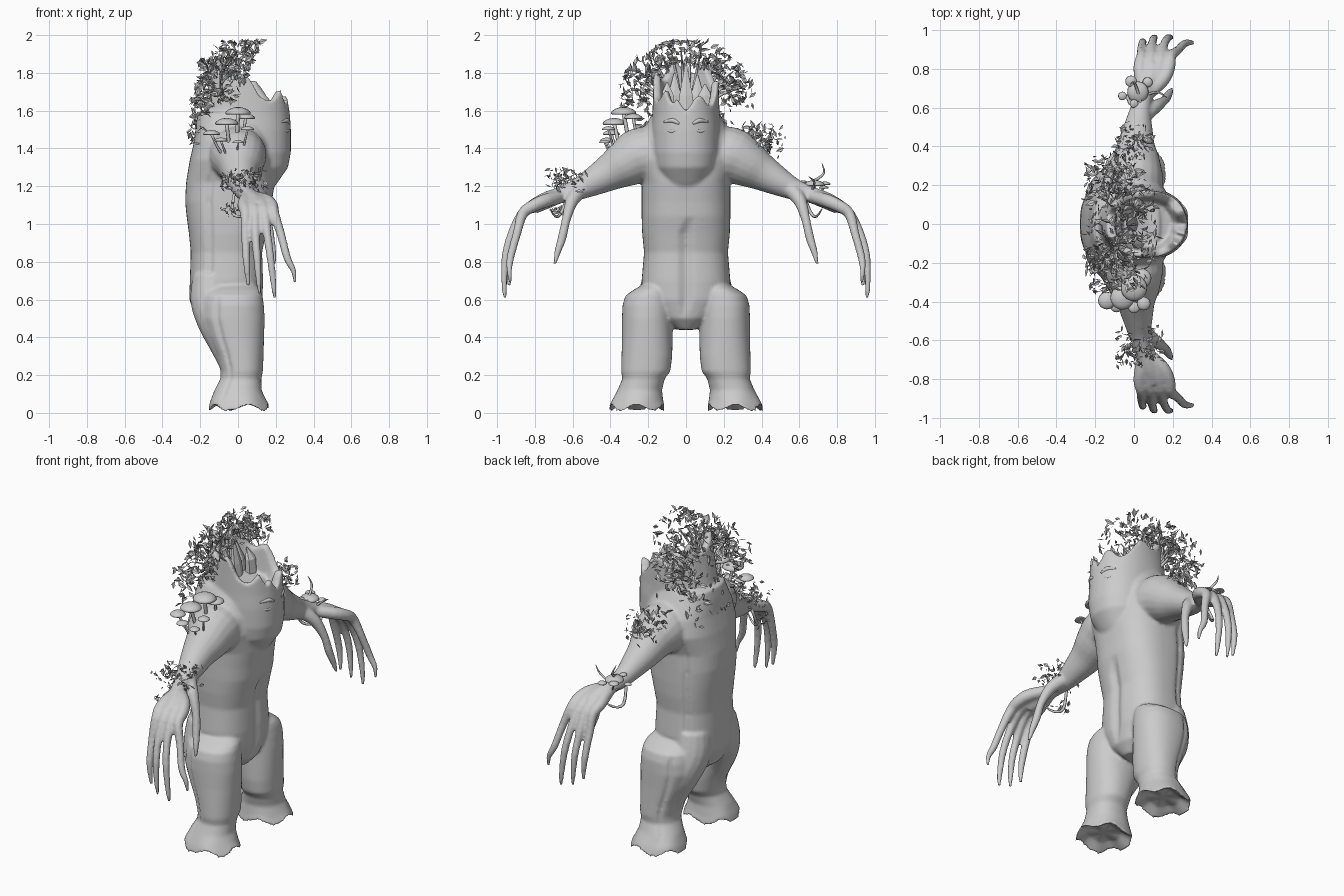
import bpy, bmesh, math, random
from mathutils import Vector, Matrix

random.seed(7)
if "Cube" in bpy.data.objects:
    bpy.data.objects.remove(bpy.data.objects["Cube"])

mat = bpy.data.materials.new("bark grey")
mat.use_nodes = True
GREY = (0.6, 0.6, 0.6, 1)
mat.diffuse_color = GREY
mat.node_tree.nodes["Principled BSDF"].inputs["Base Color"].default_value = GREY


def finish(bm, name, smooth=True, normals=True):
    if normals:
        bmesh.ops.recalc_face_normals(bm, faces=bm.faces[:])
    me = bpy.data.meshes.new(name)
    bm.to_mesh(me)
    bm.free()
    me.materials.append(mat)
    me.polygons.foreach_set("use_smooth", [smooth] * len(me.polygons))
    ob = bpy.data.objects.new(name, me)
    bpy.context.collection.objects.link(ob)
    return ob


def loft(bm, rings):
    """Bridge rings of points and close both ends."""
    vs = [[bm.verts.new(p) for p in r] for r in rings]
    n = len(vs[0])
    for a, b in zip(vs, vs[1:]):
        for i in range(n):
            j = (i + 1) % n
            bm.faces.new((a[i], a[j], b[j], b[i]))
    for end in (vs[0], vs[-1]):
        c = bm.verts.new(sum((v.co for v in end), Vector()) / n)
        for i in range(n):
            bm.faces.new((end[i], end[(i + 1) % n], c))


def ring(z, x, y, rx, ry, n=48, p=0.9):
    out = []
    for i in range(n):
        t = math.tau * i / n
        c, s = math.cos(t), math.sin(t)
        out.append(Vector((x + rx * math.copysign(abs(c) ** p, c),
                           y + ry * math.copysign(abs(s) ** p, s), z)))
    return out


def tube(bm, pts, n=10, side=1, steps=3):
    """Round tapered limb through (x, y, z, radius) points, smoothly interpolated."""
    P = [Vector((x, y * side, z, r)) for x, y, z, r in pts]
    path = []
    for i in range(len(P) - 1):
        a, b, c, d = P[max(i - 1, 0)], P[i], P[i + 1], P[min(i + 2, len(P) - 1)]
        for k in range(steps):
            t = k / steps
            path.append(0.5 * (2 * b + (c - a) * t + (2 * a - 5 * b + 4 * c - d) * t ** 2
                               + (3 * b - a - 3 * c + d) * t ** 3))
    path.append(P[-1])
    rings = []
    for i, q in enumerate(path):
        d = (path[min(i + 1, len(path) - 1)] - path[max(i - 1, 0)]).to_3d().normalized()
        u = d.cross(Vector((1, 0, 0.01))).normalized()
        v = d.cross(u)
        rings.append([q.to_3d() + q.w * (u * math.cos(math.tau * k / n) + v * math.sin(math.tau * k / n))
                      for k in range(n)])
    loft(bm, rings)


# Trunk torso with a belly seam and side seams
bm = bmesh.new()
rings = []
for z, x, rx, ry in [(.44, -.04, .1, .05), (.5, -.055, .165, .14), (.6, -.063, .195, .225), (.7, -.06, .195, .235),
                     (.85, -.06, .19, .222), (.95, -.055, .205, .232), (1.04, -.05, .222, .235),
                     (1.12, -.05, .23, .235), (1.22, -.04, .235, .235), (1.34, -.03, .225, .275),
                     (1.44, -.025, .207, .26), (1.53, -.03, .192, .208), (1.59, -.04, .17, .175)]:
    r = ring(z, x, 0, rx, ry, p=.8)
    mid = Vector((x, 0, z))
    if .5 < z < .96:
        r[0] = mid + (r[0] - mid) * .9
    if .55 < z < 1.3:
        for k in (15, 33):
            r[k] = mid + (r[k] - mid) * .94
    rings.append(r)
loft(bm, rings)

# Hollow stump head with a jagged, thick rim
head = [ring(z, x, 0, rx, ry) for z, x, rx, ry in
        [(1.17, .08, .09, .08), (1.22, .07, .14, .125), (1.3, .065, .2, .168),
         (1.38, .06, .22, .182), (1.5, .055, .225, .182), (1.58, .045, .23, .178)]]
rim = ring(0, .065, 0, .205, .172)
for i, p in enumerate(rim):
    tooth = (0, .02, .05, .08, .05, .015, -.01, -.01)[i % 8] * random.uniform(.8, 1.2)
    p.z = 1.745 - .5 * p.x + tooth
    if i in (46, 47, 0, 1, 2):
        p.z = 1.6 + .035 * min(i, 48 - i)
inner = [Vector((.06 + (p.x - .06) * .8, p.y * .8, p.z - .012)) for p in rim]
floor = [Vector((.05 + (p.x - .06) * .68, p.y * .68, 1.61 - .2 * p.x)) for p in rim]
loft(bm, head + [rim, inner, floor])

for s in (1, -1):
    # Legs with flared, scalloped root feet and a seam down the outer side
    leg = []
    for z, x, y, rx, ry in [(.06, .005, .26, .1, .09), (.02, .005, .26, .165, .15), (.06, .0, .257, .15, .137),
                            (.12, .0, .245, .125, .118), (.18, .015, .225, .108, .112), (.22, .02, .213, .112, .13),
                            (.3, .01, .207, .125, .134), (.4, -.01, .205, .148, .134), (.5, -.025, .205, .166, .134),
                            (.57, -.025, .202, .162, .134), (.62, -.025, .195, .155, .126),
                            (.65, -.025, .18, .145, .1), (.69, -.03, .15, .11, .06)]:
        r = ring(z, x, y * s, rx, ry)
        for i, p in enumerate(r):
            p.z += max(0, .1 - z) * .2 * math.cos(math.tau * i / 48 * 5)
        if .1 < z < .6:
            k = 16 * s % 48
            r[k] += (Vector((x, y * s, z)) - r[k]) * .1
        leg.append(r)
    loft(bm, leg)
    # Haunch flowing from the back of the torso into the leg
    tube(bm, [(-.13, .12, .72, .11), (-.135, .14, .6, .118), (-.105, .18, .49, .112), (-.06, .2, .38, .1),
              (-.03, .21, .28, .08)], 16, s)
    # Arms
    tube(bm, [(-.01, .1, 1.37, .15), (.0, .24, 1.36, .152), (.01, .32, 1.32, .127), (.01, .4, 1.275, .1),
              (.02, .49, 1.225, .077), (.03, .57, 1.185, .058), (.05, .66, 1.155, .044),
              (.08, .74, 1.125, .045), (.1, .81, 1.09, .04)], 20, s)
    # Palms running into long root fingers
    for k, (tx, ty, tz) in enumerate([(.05, .94, .67), (.11, .96, .63), (.19, .962, .605), (.295, .935, .69)]):
        bx = .03 + .05 * k
        tube(bm, [(.05, .65, 1.15, .032), (.04 + .035 * k, .74, 1.125, .037), (bx, .81, 1.095, .034),
                  (bx + .01, .865, 1.055, .029), (bx * .6 + tx * .4, ty - .04, .95, .023),
                  (bx * .3 + tx * .7, ty - .005, .82, .021), (tx, ty, tz + .06, .015),
                  (tx + .005, ty - .005, tz, .009)], 12, s)
    # Thumbs
    tube(bm, [(.05, .56, 1.18, .045), (.11, .605, 1.12, .035), (.155, .635, 1.02, .024), (.17, .655, .93, .024),
              (.185, .68, .85, .018), (.195, .695, .785, .009)], 12, s)
body = finish(bm, "trunk_body")
m = body.modifiers.new("fuse", "REMESH")
m.mode = 'VOXEL'
m.voxel_size = 0.009
m.use_smooth_shade = True
m = body.modifiers.new("soften", "SMOOTH")
m.factor = .5
m.iterations = 6

# Eyes: sunken lids and brows
bm = bmesh.new()
for s in (1, -1):
    tube(bm, [(.27, .035, 1.53, .008), (.258, .07, 1.548, .014), (.23, .115, 1.54, .006)], 8, s)
    tube(bm, [(.27, .04, 1.505, .005), (.258, .075, 1.49, .01), (.235, .11, 1.503, .005)], 8, s)
finish(bm, "eyelids")

# Splintered wood inside the stump
bm = bmesh.new()
for y, x, h in [(0, .0, 1.85), (.06, -.02, 1.79), (-.06, -.02, 1.8), (.1, .03, 1.74), (-.1, .03, 1.75)]:
    loft(bm, [ring(z, x - .04 * k, y, .03 * w, .05 * w, 6) for k, z, w in
              [(0, 1.55, 1), (.3, 1.68, .8), (1, h, .08)]])
finish(bm, "stump_splinters", False)


# Mushrooms: a curved stem under a domed cap
def mushroom(bm, root, top, r):
    root, top = Vector(root), Vector(top)
    mid = (root + top) / 2 + Vector((0, 0, -.015))
    tube(bm, [(*root, r * .2), (*mid, r * .16), (*top, r * .16)], 8)
    loft(bm, [ring(top.z + h * r, top.x, top.y, w * r, w * r, 20, 1) for w, h in
              [(.3, .02), (.9, -.08), (1, 0), (.93, .17), (.7, .34), (.4, .45), (.1, .5)]])


bm = bmesh.new()
for x, y, z, r in [(.0, -.33, 1.585, .068), (-.06, -.38, 1.53, .062), (-.14, -.395, 1.475, .045),
                   (.04, -.28, 1.56, .05), (.05, -.41, 1.5, .035), (-.09, -.42, 1.44, .035), (.0, -.43, 1.43, .03)]:
    mushroom(bm, (x * .4 - .01, y + .05, 1.35), (x, y, z), r)
finish(bm, "shoulder_mushrooms")
bm = bmesh.new()
for x, y, z, r in [(.02, .68, 1.205, .055), (-.06, .66, 1.19, .022), (.07, .73, 1.19, .026),
                   (-.015, .735, 1.21, .03), (.0, .62, 1.22, .022)]:
    mushroom(bm, (.04, .68, 1.14), (x, y, z), r)
finish(bm, "wrist_mushrooms")

# Twigs on head, arms and back
bm = bmesh.new()
for k in range(16):
    a = -1.35 + 2.7 * k / 15
    y, z = math.sin(a), math.cos(a)
    tube(bm, [(-.06, .1 * y, 1.62, .012), (-.09, .2 * y, 1.66 + .14 * z, .008),
              (-.1 + .07 * z + random.uniform(-.05, .05), .3 * y, 1.66 + .27 * z, .003)], 5)
tube(bm, [(.04, .6, 1.2, .01), (.02, .68, 1.23, .008), (.0, .73, 1.27, .006), (-.02, .72, 1.32, .002)], 6)
tube(bm, [(.05, .66, 1.16, .008), (.12, .68, 1.22, .006), (.17, .65, 1.25, .002)], 6)
for s in (1, -1):
    tube(bm, [(-.02, .62, 1.16, .008), (-.03, .66, 1.06, .009), (.02, .69, 1.04, .007), (.08, .72, 1.08, .003)], 6, s)
finish(bm, "twigs")


# Folded leaf sprays
def leaf(bm, pos, size):
    d = Vector([random.gauss(0, 1) for _ in range(3)]).normalized()
    rot = d.to_track_quat('Y', 'Z').to_matrix() @ Matrix.Rotation(random.uniform(0, math.tau), 3, 'Y')
    base, left, tip, right = [bm.verts.new(Vector(pos) + rot @ (Vector(q) * size)) for q in
                              [(0, -.5, 0), (-.24, .05, .1), (0, .5, .04), (.24, .05, .1)]]
    bm.faces.new((base, tip, left))
    bm.faces.new((base, right, tip))


def cloud(name, count, centre, spread, size):
    bm = bmesh.new()
    for _ in range(count):
        leaf(bm, [c + random.uniform(-.6, 1) * random.choice((-1, 1)) * w for c, w in zip(centre, spread)],
             size * random.uniform(.7, 1.3))
    finish(bm, name, False, False)


bm = bmesh.new()
for _ in range(400):
    a = random.uniform(-1.75, 1.75)
    rad = random.uniform(.6, 1.08)
    z = 1.67 + .29 * rad * math.cos(a)
    leaf(bm, (.03 - .45 * (1.97 - z) + random.uniform(-.14, .1), .33 * rad * math.sin(a), min(z, 1.965)),
         random.uniform(.035, .065))
for _ in range(180):
    z = random.uniform(1.42, 1.88)
    leaf(bm, (-.19 + .15 * (z - 1.5) + random.uniform(-.07, .06), random.uniform(-.25, .25), z),
         random.uniform(.035, .065))
finish(bm, "head_leaves", False, False)
cloud("shoulder_leaves", 150, (.0, .385, 1.44), (.1, .14, .09), .045)
cloud("forearm_leaves", 110, (.03, -.63, 1.23), (.12, .11, .06), .038)
cloud("hanging_leaves", 16, (-.04, -.68, 1.08), (.05, .05, .04), .038)
